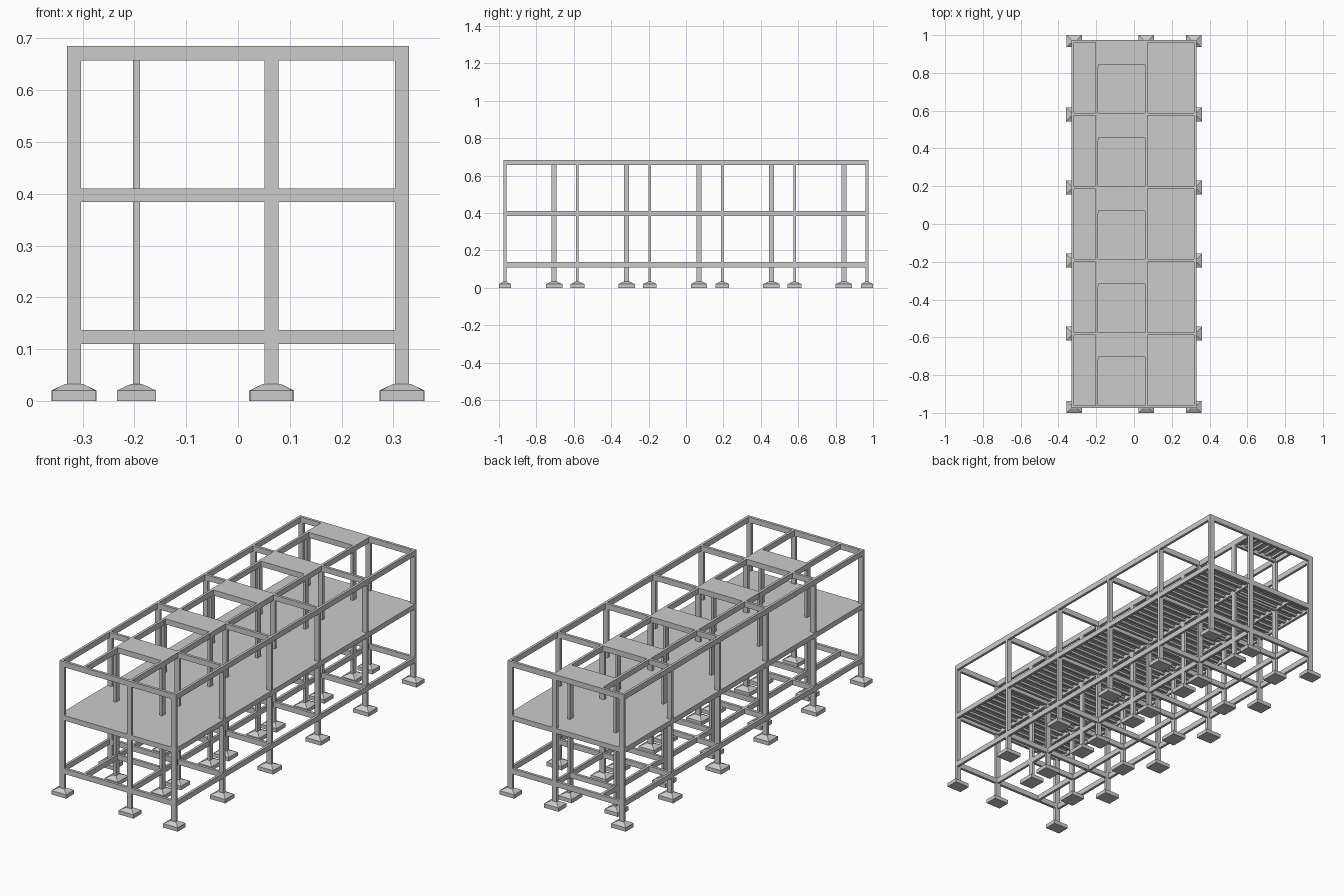
import bpy, bmesh

if "Cube" in bpy.data.objects:
    bpy.data.objects.remove(bpy.data.objects["Cube"])

FRAMES = [-0.968 + 0.3872 * i for i in range(6)]      # main frame lines along y
COLS_X = [-0.3165, 0.065, 0.3165]                     # main column lines along x
INNER_X = [-0.196, 0.065]                             # columns of the small core in each bay
INNER_Y = [y - 0.124 for y in FRAMES[1:]]
BEAMS_X = [-0.3235, -0.196, 0.065, 0.3235]            # lengthwise beams
W = 0.013                                             # beam width
LEVELS = {"ground": (0.11, 0.137), "floor": (0.384, 0.405), "roof": (0.657, 0.685)}
END = 0.975


def box(bm, x0, x1, y0, y1, z0, z1):
    v = [bm.verts.new((x, y, z)) for z in (z0, z1)
         for x, y in ((x0, y0), (x1, y0), (x1, y1), (x0, y1))]
    bm.faces.new(v[3::-1])
    bm.faces.new(v[4:])
    for i in range(4):
        j = (i + 1) % 4
        bm.faces.new((v[i], v[j], v[j + 4], v[i + 4]))


def footing(bm, x, y, hx, hy, tx, ty):
    # flat pad with a sloped cap
    rings = []
    for a, b, z in ((hx, hy, 0), (hx, hy, 0.02), (tx, ty, 0.033)):
        rings.append([bm.verts.new((x + sx * a, y + sy * b, z))
                      for sx, sy in ((-1, -1), (1, -1), (1, 1), (-1, 1))])
    bm.faces.new(rings[0][::-1])
    bm.faces.new(rings[2])
    for lo, hi in zip(rings, rings[1:]):
        for i in range(4):
            j = (i + 1) % 4
            bm.faces.new((lo[i], lo[j], hi[j], hi[i]))


def finish(bm, name):
    mesh = bpy.data.meshes.new(name)
    bm.to_mesh(mesh)
    bm.free()
    ob = bpy.data.objects.new(name, mesh)
    bpy.context.collection.objects.link(ob)
    return ob


# Columns and footings
main, inner, feet = bmesh.new(), bmesh.new(), bmesh.new()
for i, y in enumerate(FRAMES):
    end = i in (0, 5)
    for x in COLS_X:
        box(main, x - 0.0135, x + 0.0135, y - 0.007, y + 0.007, 0.03, 0.685)
        footing(feet, x, y, 0.0415 if end else 0.0435, 0.032 if end else 0.037, 0.017, 0.010)
for y in INNER_Y:
    for x in INNER_X:
        box(inner, x - 0.007, x + 0.007, y - 0.0135, y + 0.0135, 0.03, 0.685)
        footing(feet, x, y, 0.038, 0.044, 0.010, 0.017)
finish(main, "main_columns")
finish(inner, "inner_columns")
finish(feet, "footings")

# Beams on each level: lengthwise, across each frame, and short ones over the core
for level, (z0, z1) in LEVELS.items():
    bm = bmesh.new()
    for x in BEAMS_X:
        box(bm, x - W / 2, x + W / 2, -END, END, z0, z1)
    for y in FRAMES:
        box(bm, -0.33, 0.33, y - 0.007, y + 0.007, z0, z1)
    for y in INNER_Y:
        box(bm, INNER_X[0], INNER_X[1], y, y + W, z0, z1)
    finish(bm, level + "_beams")

# Main floor slab
bm = bmesh.new()
box(bm, -0.33, 0.33, -END, END, 0.405, 0.41)
finish(bm, "floor_slab")

# Joists under the floor, spanning between lengthwise beams
bm = bmesh.new()
for y in FRAMES[:-1]:
    for k in range(9):
        c = y + 0.0256 + 0.042 * k
        for xa, xb in zip(BEAMS_X, BEAMS_X[1:]):
            box(bm, xa + W / 2, xb - W / 2, c - 0.006, c + 0.006, 0.394, 0.405)
finish(bm, "floor_joists")

# Small roof slabs with their joists
slabs, ribs = bmesh.new(), bmesh.new()
xa, xb = INNER_X[0] + W / 2, INNER_X[1] - W / 2
for yi, yf in zip(INNER_Y, FRAMES[1:]):
    y0, y1 = yi + W, yf - 0.007
    box(slabs, xa, xb, y0, y1, 0.68, 0.685)
    for k in range(6):
        c = xa + 0.0195 + 0.042 * k
        box(ribs, c - 0.006, c + 0.006, y0, y1, 0.669, 0.68)
finish(slabs, "roof_slabs")
finish(ribs, "roof_joists")
